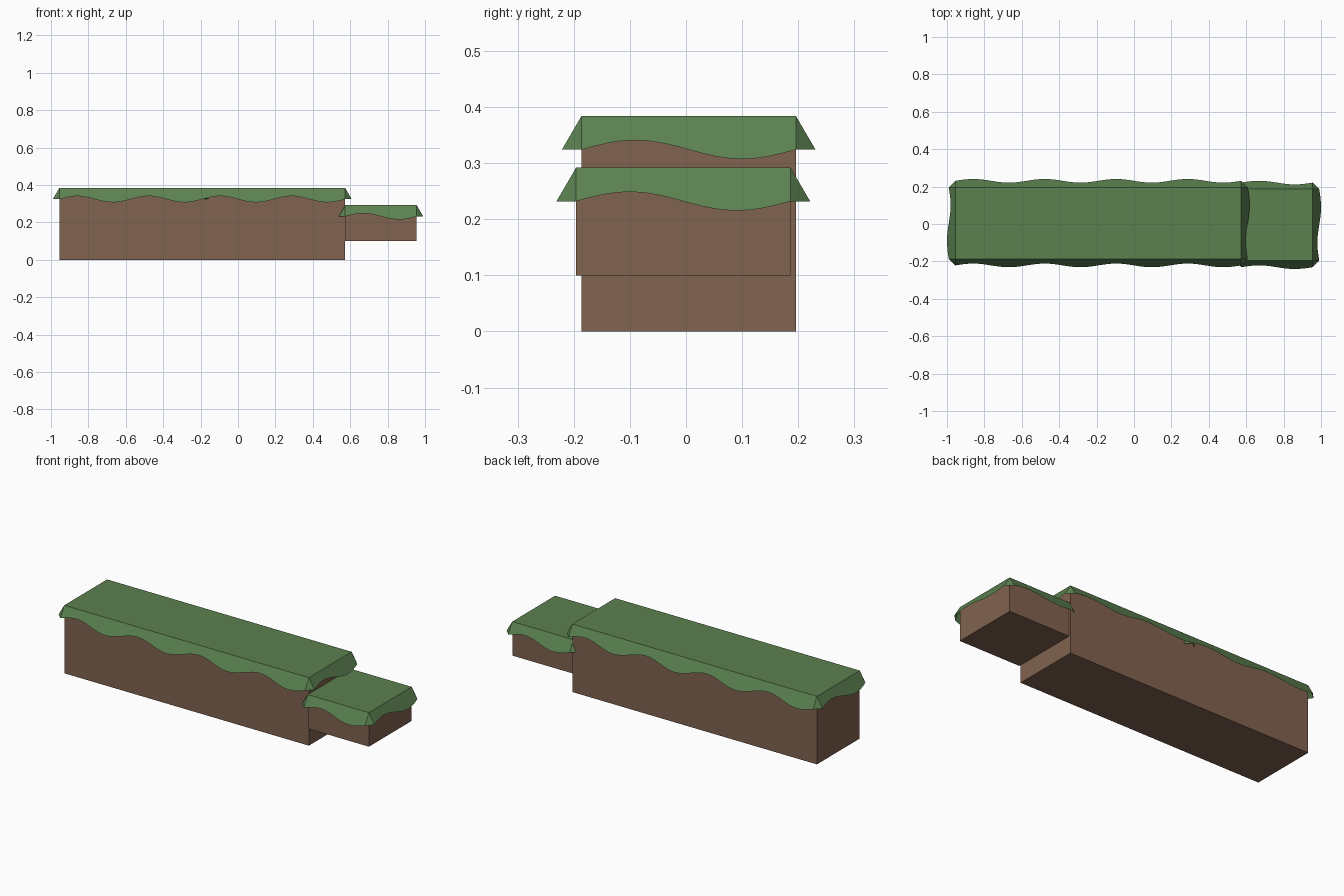
import bpy, bmesh, math
from mathutils import Vector

if "Cube" in bpy.data.objects:
    bpy.data.objects.remove(bpy.data.objects["Cube"])

T = 0.3821            # tile size
DROP, OUT = 0.06, 0.035   # grass fringe drop and overhang
WAVE = 0.28           # ripple as a fraction of the fringe length
SEG = 16              # fringe segments per tile


def material(name, color):
    m = bpy.data.materials.new(name)
    m.diffuse_color = color
    m.use_nodes = True
    m.node_tree.nodes["Principled BSDF"].inputs["Base Color"].default_value = m.diffuse_color
    return m


EARTH = material("earth", (0.22, 0.125, 0.08, 1))
GRASS = material("grass", (0.105, 0.22, 0.08, 1))


def finish(name, bm, mat):
    me = bpy.data.meshes.new(name)
    bm.to_mesh(me)
    bm.free()
    me.materials.append(mat)
    ob = bpy.data.objects.new(name, me)
    bpy.context.collection.objects.link(ob)
    return ob


def platform(name, x0, tiles, yc, z0, z1):
    x1, y0, y1 = x0 + tiles * T, yc - T / 2, yc + T / 2
    ring = [(x0, y0), (x1, y0), (x1, y1), (x0, y1)]

    # earth block, its top is covered by the grass sheet
    bm = bmesh.new()
    lo = [bm.verts.new((x, y, z0)) for x, y in ring]
    hi = [bm.verts.new((x, y, z1)) for x, y in ring]
    bm.faces.new(lo[::-1])
    for i in range(4):
        j = (i + 1) % 4
        bm.faces.new((lo[i], lo[j], hi[j], hi[i]))
    finish(name + "_earth", bm, EARTH)

    # grass sheet with a sloping, rippled fringe on all four sides
    bm = bmesh.new()
    corners = [bm.verts.new((x, y, z1)) for x, y in ring]
    outline, fringes = [], []
    for i in range(4):
        a, b = corners[i], corners[(i + 1) % 4]
        count = tiles if i % 2 == 0 else 1
        n = SEG * count
        along = b.co - a.co
        side = Vector((along.y, -along.x, 0)).normalized()
        slope = side * OUT - Vector((0, 0, DROP))
        top, low = [], []
        for k in range(n + 1):
            p = a.co + along * (k / n)
            top.append(a if k == 0 else b if k == n else bm.verts.new(p))
            s = 1 - WAVE * math.sin(2 * math.pi * k / SEG)
            low.append(bm.verts.new(p + slope * s))
        for k in range(n):
            f = bm.faces.new((low[k], low[k + 1], top[k + 1], top[k]))
            f.smooth = True
        outline += top[:-1]
        fringes.append(low)
    bm.faces.new(outline)
    # small triangles closing the corners
    for i in range(4):
        bm.faces.new((fringes[i - 1][-1], fringes[i][0], corners[i]))
    for e in bm.edges:
        if len(e.link_faces) == 2 and e.calc_face_angle(0) > 0.5:
            e.smooth = False
    finish(name + "_grass", bm, GRASS)


X0 = -2.5 * T
platform("left_platform", X0, 2, 0.0048, 0, 0.384)
platform("middle_platform", X0 + 2 * T, 2, 0.0048, 0, 0.384)
platform("small_ledge", X0 + 4 * T, 1, -0.0048, 0.1, 0.292)
